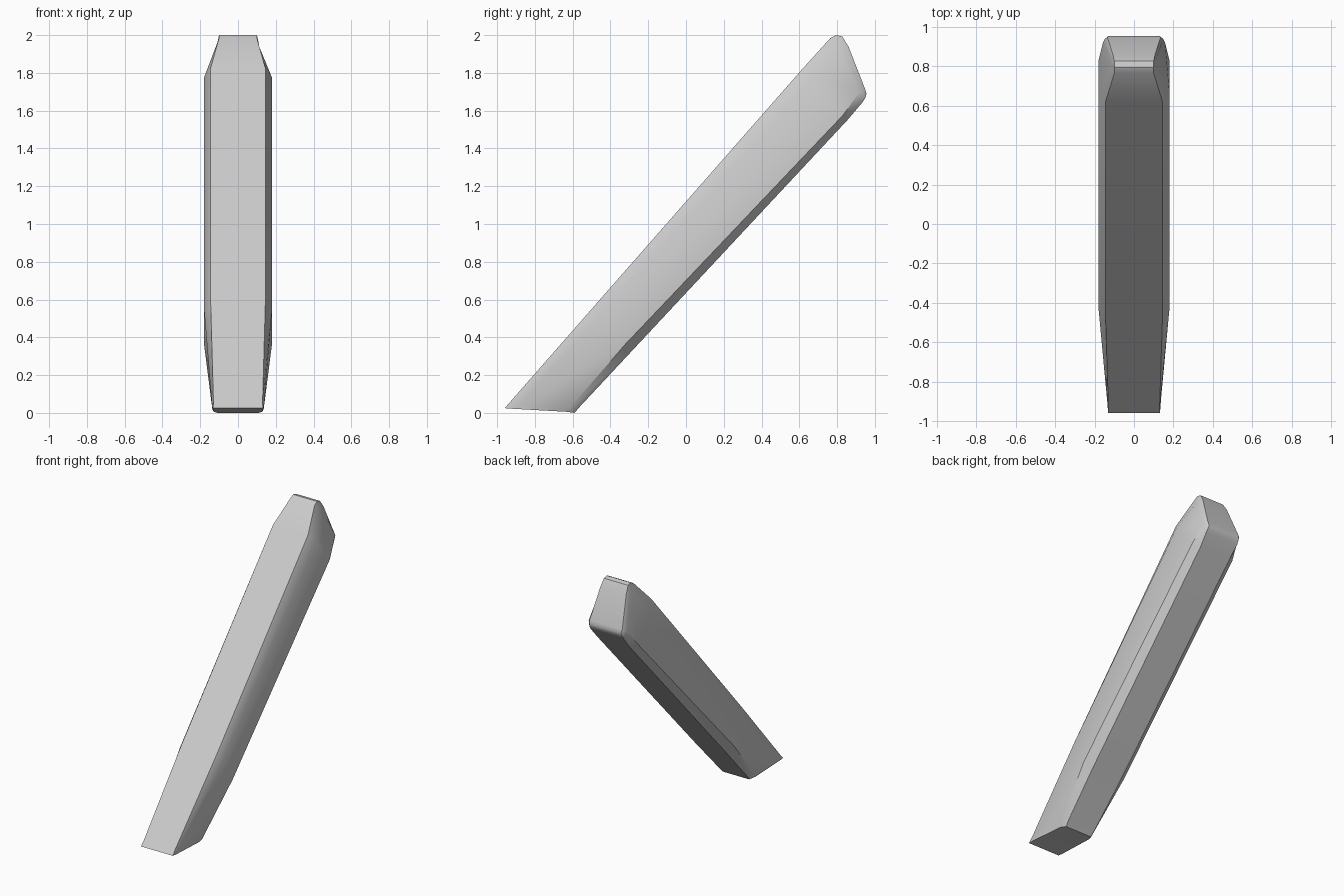
import bpy, bmesh, math

if "Cube" in bpy.data.objects:
    bpy.data.objects.remove(bpy.data.objects["Cube"])

# Half cross-sections along the slanted bar, each running from the front face
# round the right side to the back face: (half width x, y, z)
sections = [
    # foot
    [(.132, -.96, .025), (.134, -.92, .022), (.128, -.635, .006), (.11, -.59, .0)],
    [(.13, -.93, .059), (.138, -.88, .04), (.136, -.62, .02), (.115, -.56, .035)],
    # end of the foot taper
    [(.145, -.46, .595), (.18, -.43, .55), (.18, -.32, .365), (.125, -.29, .324)],
    # start of the head taper
    [(.145, .62, 1.825), (.18, .665, 1.775), (.18, .83, 1.575), (.13, .86, 1.556)],
    # rounded head
    [(.10, .765, 1.985), (.112, .80, 1.94), (.158, .92, 1.70), (.137, .935, 1.645)],
    [(.10, .795, 2.0), (.110, .83, 1.955), (.148, .94, 1.705), (.135, .95, 1.668)],
    [(.10, .828, 1.992), (.107, .86, 1.94), (.135, .948, 1.715), (.13, .955, 1.69)],
]

# Loft the mirrored sections into one closed bar
bm = bmesh.new()
rings = []
for half in sections:
    loop = half + [(-x, y, z) for x, y, z in reversed(half)]
    rings.append([bm.verts.new(p) for p in loop])
for a, b in zip(rings, rings[1:]):
    n = len(a)
    for i in range(n):
        j = (i + 1) % n
        bm.faces.new((a[i], a[j], b[j], b[i]))

# Caps at the foot and head, as strips across the bar
for ring in (rings[0], rings[-1]):
    for i in range(3):
        bm.faces.new((ring[i], ring[i + 1], ring[6 - i], ring[7 - i]))
bmesh.ops.recalc_face_normals(bm, faces=bm.faces)

mesh = bpy.data.meshes.new("slanted_bar")
bm.to_mesh(mesh)
bm.free()
bar = bpy.data.objects.new("slanted_bar", mesh)
bpy.context.collection.objects.link(bar)

# Smooth long sides, keep hard corners
bpy.context.view_layer.objects.active = bar
bar.select_set(True)
bpy.ops.object.shade_smooth_by_angle(angle=math.radians(35))
